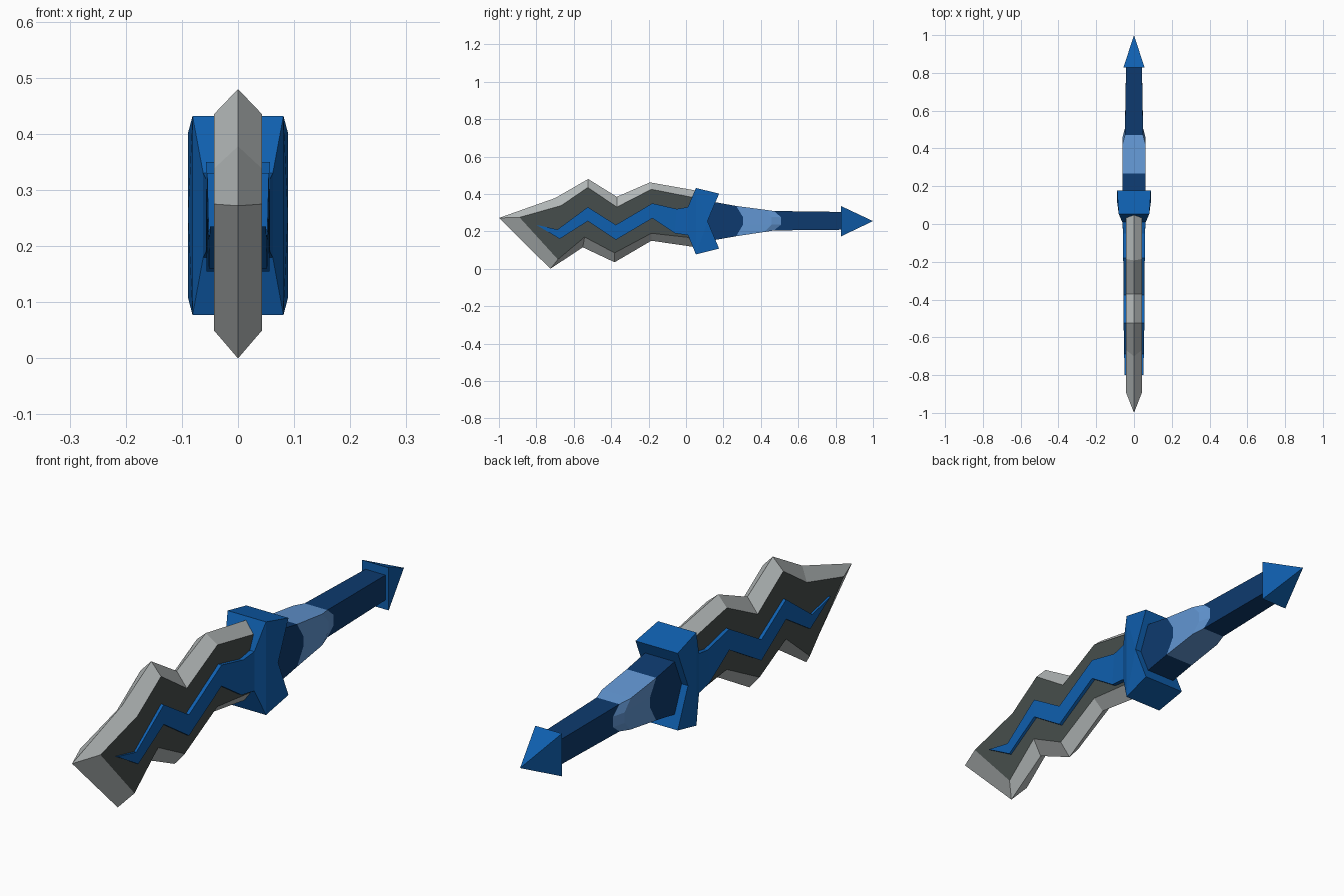
import bpy, bmesh

if "Cube" in bpy.data.objects:
    bpy.data.objects.remove(bpy.data.objects["Cube"])


def material(name, rgb):
    m = bpy.data.materials.new(name)
    m.diffuse_color = (*rgb, 1)
    m.use_nodes = True
    m.node_tree.nodes["Principled BSDF"].inputs["Base Color"].default_value = m.diffuse_color
    return m


SILVER = material("silver edge", (0.46, 0.49, 0.49))
GREY = material("dark grey", (0.062, 0.076, 0.072))
BLUE = material("blue", (0.0048, 0.115, 0.43))
NAVY = material("navy", (0.004, 0.042, 0.156))
LIGHT = material("light blue", (0.122, 0.305, 0.645))


def build(name, verts, faces, mats, indices=None):
    me = bpy.data.meshes.new(name)
    me.from_pydata(verts, [], faces)
    for m in mats:
        me.materials.append(m)
    if indices:
        for p, i in zip(me.polygons, indices):
            p.material_index = i
    bm = bmesh.new()
    bm.from_mesh(me)
    bmesh.ops.recalc_face_normals(bm, faces=bm.faces)
    bm.to_mesh(me)
    bm.free()
    ob = bpy.data.objects.new(name, me)
    bpy.context.collection.objects.link(ob)
    return ob


# Blade: sharp outer outline on the centre plane, raised flat inner outline (y, z)
outer = [(-1, .272), (-.70, .378), (-.523, .48), (-.37, .385), (-.193, .462), (.055, .418),
         (.055, .115), (-.185, .15), (-.382, .035), (-.552, .115), (-.725, 0)]
inner = [(-.89, .275), (-.667, .338), (-.525, .435), (-.37, .33), (-.185, .425), (.055, .378),
         (.055, .163), (-.185, .19), (-.382, .085), (-.542, .17), (-.685, .05)]
n = len(outer)
verts = [(0, y, z) for y, z in outer]
faces, idx = [], []
for side in (1, -1):
    base = len(verts)
    verts += [(side * .043, y, z) for y, z in inner]
    for i in range(n):
        j = (i + 1) % n
        faces.append((i, j, base + j, base + i))
        idx.append(0)
    faces.append(tuple(range(base, base + n)))
    idx.append(1)
build("blade", verts, faces, [SILVER, GREY], idx)

# Zigzag inlay widening into the guard: half width x, y, upper z, lower y, lower z
stations = [(.052, -.687, .21, -.675, .16), (.055, -.525, .33, -.525, .255),
            (.056, -.375, .235, -.375, .155), (.057, -.18, .35, -.18, .27),
            (.057, -.05, .32, -.06, .19), (.062, .01, .33, .01, .18),
            (.081, .053, .432, .053, .077), (.089, .177, .402, .177, .108)]
m = len(stations)
loop = [(.05, -.80, .235)] + [(x, y, z) for x, y, z, _, _ in stations] + [(.089, .115, .255)]
loop += [(x, y, z) for x, _, _, y, z in reversed(stations)]
k = len(loop)
verts = [(s * x, y, z) for s in (1, -1) for x, y, z in loop]
faces = [(i, (i + 1) % k, k + (i + 1) % k, k + i) for i in range(k)]
for o in (0, k):
    faces.append((o, o + 1, o + k - 1))
    for i in range(1, m - 1):
        faces.append((o + i, o + i + 1, o + k - i - 1, o + k - i))
    t, b, mid = m - 1, k - m + 1, m + 1
    faces += [(o + t, o + m, o + mid), (o + t, o + mid, o + b), (o + b, o + mid, o + m + 2)]
build("guard_and_inlay", verts, faces, [BLUE])


# Handle: box sections whose seams bow backwards on the sides
def ring(y, x, top, bottom, bow):
    c = .256
    side = [(y, top), (y + bow, c + .02), (y + bow, c - .02), (y, bottom)]
    return [(x, *p) for p in side] + [(-x, *p) for p in reversed(side)]


def section(name, rings, mat):
    verts = [v for r in rings for v in ring(*r)]
    faces = [(8 * a + i, 8 * a + (i + 1) % 8, 8 * a + 8 + (i + 1) % 8, 8 * a + 8 + i)
             for a in range(len(rings) - 1) for i in range(8)]
    e = 8 * (len(rings) - 1)
    for o in (0, e):
        faces += [(o + i, o + i + 1, o + 6 - i, o + 7 - i) for i in range(3)]
    build(name, verts, faces, [mat])


front_seam = (.268, .062, .336, .174, .037)
back_seam = (.47, .048, .309, .205, .038)
section("handle_collar", [(.09, .062, .368, .143, 0), front_seam], NAVY)
section("handle_band", [front_seam, (.42, .061, .316, .197, .037), back_seam], LIGHT)
section("handle_grip", [back_seam, (.84, .042, .304, .209, 0)], NAVY)

# Pommel: four-sided spike
build("pommel",
      [(-.056, .828, .173), (.056, .828, .173), (.056, .828, .336), (-.056, .828, .336), (0, 1, .255)],
      [(0, 1, 2, 3)] + [(i, (i + 1) % 4, 4) for i in range(4)], [BLUE])
